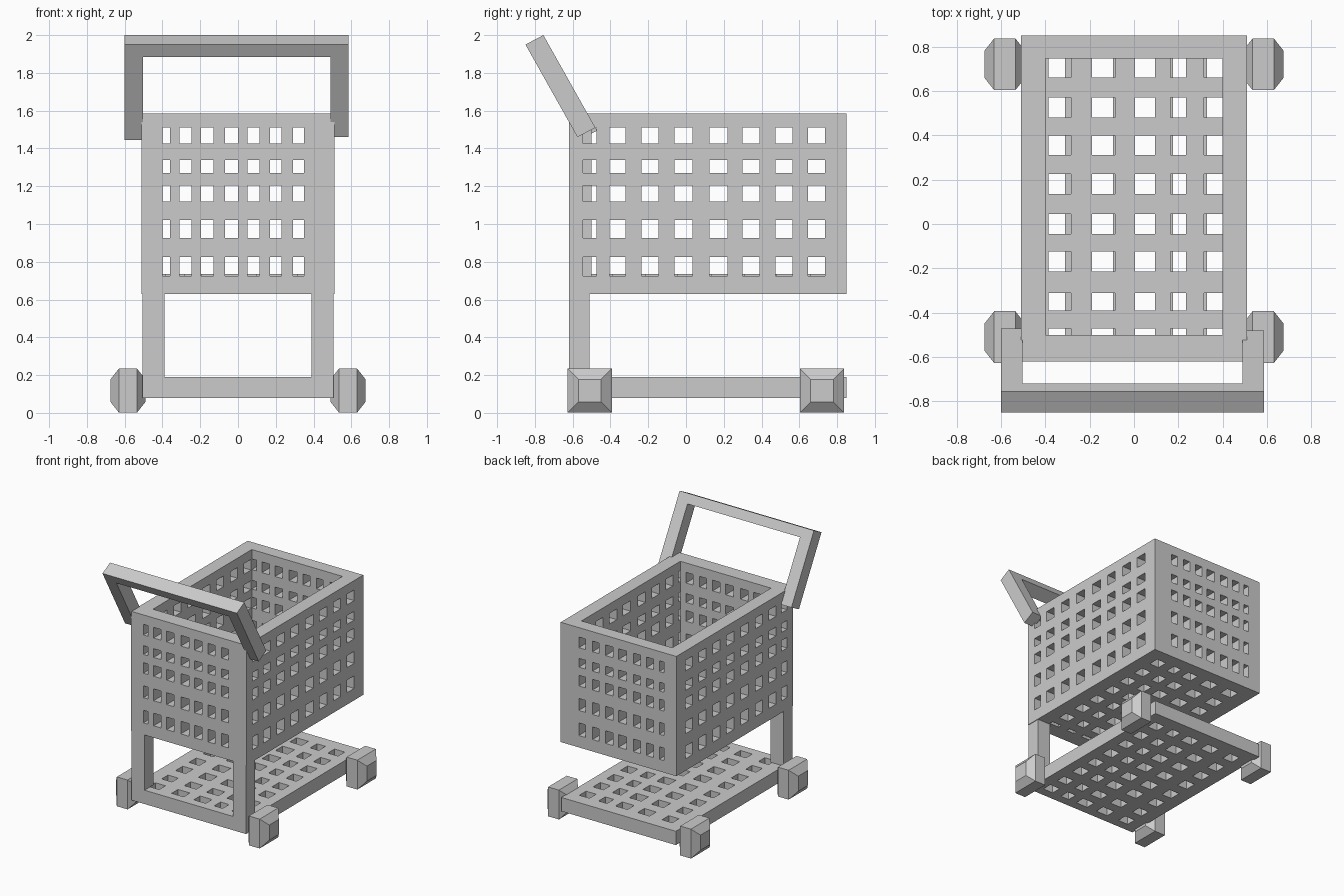
import bpy, bmesh
from mathutils import Vector

if "Cube" in bpy.data.objects:
    bpy.data.objects.remove(bpy.data.objects["Cube"])


def finish(name, bm):
    bmesh.ops.recalc_face_normals(bm, faces=bm.faces)
    me = bpy.data.meshes.new(name)
    bm.to_mesh(me)
    bm.free()
    ob = bpy.data.objects.new(name, me)
    bpy.context.collection.objects.link(ob)
    return ob


def prism(name, corners, x0, x1):
    """Extrude a (y, z) outline along x."""
    bm = bmesh.new()
    f = bm.faces.new([bm.verts.new((x0, y, z)) for y, z in corners])
    ext = bmesh.ops.extrude_face_region(bm, geom=[f])["geom"]
    bmesh.ops.translate(bm, vec=(x1 - x0, 0, 0),
                        verts=[v for v in ext if isinstance(v, bmesh.types.BMVert)])
    return finish(name, bm)


def lattice(name, axis, w, u, v, cols, rows):
    """Slab of thickness w along axis, pierced where cols and rows cross."""
    us = sorted({*u, *(c for p in cols for c in p)})
    vs = sorted({*v, *(c for p in rows for c in p)})
    place = {"x": lambda a, b, c: (c, a, b),
             "y": lambda a, b, c: (a, c, b),
             "z": lambda a, b, c: (a, b, c)}[axis]
    bm = bmesh.new()
    grid = {}

    def vert(i, j, k):
        if (i, j, k) not in grid:
            grid[i, j, k] = bm.verts.new(place(us[i], vs[j], w[k]))
        return grid[i, j, k]

    def solid(i, j):
        if not (0 <= i < len(us) - 1 and 0 <= j < len(vs) - 1):
            return False
        return not ((us[i], us[i + 1]) in cols and (vs[j], vs[j + 1]) in rows)

    for i in range(len(us) - 1):
        for j in range(len(vs) - 1):
            if not solid(i, j):
                continue
            ring = [(i, j), (i + 1, j), (i + 1, j + 1), (i, j + 1)]
            for k in (0, 1):
                bm.faces.new([vert(a, b, k) for a, b in ring])
            for n, (di, dj) in enumerate([(0, -1), (1, 0), (0, 1), (-1, 0)]):
                if not solid(i + di, j + dj):
                    p, q = ring[n], ring[(n + 1) % 4]
                    bm.faces.new([vert(*p, 0), vert(*q, 0), vert(*q, 1), vert(*p, 1)])
    return finish(name, bm)


# Hole spacing
wall_rows = [(.725, .825), (.925, 1.02), (1.12, 1.205), (1.27, 1.34), (1.425, 1.51)]
side_cols = [(-.545, -.475), (-.405, -.32), (-.235, -.145), (-.06, .035),
             (.125, .22), (.30, .39), (.475, .565), (.645, .735)]
end_cols = [(-.40, -.36), (-.31, -.245), (-.195, -.13), (-.07, 0),
            (.05, .115), (.17, .23), (.29, .35)]
floor_cols = [(-.385, -.285), (-.19, -.085), (.005, .095), (.165, .235), (.315, .40)]
tray_cols = [(-.40, -.31), (-.20, -.095), (-.005, .10), (.175, .25), (.33, .42)]
floor_rows = [(-.50, -.47), (-.39, -.31), (-.215, -.125), (-.045, .045),
              (.135, .225), (.31, .40), (.48, .57), (.66, .745)]
tray_rows = [(-.55, -.47)] + floor_rows[1:]

# Basket
Z = (.63, 1.585)
for side, s in (("left", -1), ("right", 1)):
    lattice(f"basket_{side}_wall", "x", (.40 * s, .51 * s), (-.62, .85), Z, side_cols, wall_rows)
lattice("basket_front_wall", "y", (-.62, -.50), (-.40, .40), Z, end_cols, wall_rows)
lattice("basket_back_wall", "y", (.745, .85), (-.40, .40), Z, end_cols, wall_rows)
lattice("basket_floor", "z", (.63, .735), (-.40, .40), (-.50, .745), floor_cols, floor_rows)

# Lower tray
lattice("lower_tray", "z", (.08, .19), (-.505, .505), (-.62, .85), tray_cols, tray_rows)

# Upright legs joining tray and basket
for side, x0, x1 in (("left", -.505, -.39), ("right", .39, .505)):
    prism(f"{side}_leg", [(-.62, .19), (-.51, .19), (-.51, .63), (-.62, .63)], x0, x1)

# Tilted handle
down = Vector((.49, -.872))
top_front, top_back = Vector((-.85, 1.95)), Vector((-.755, 2.0))


def handle_bar(name, start, end, x0, x1):
    prism(name, [top_front + down * start, top_back + down * start,
                 top_back + down * end, top_front + down * end], x0, x1)


handle_bar("handle_grip", 0, .075, -.60, .585)
handle_bar("handle_left_arm", .075, .58, -.60, -.503)
handle_bar("handle_right_arm", .075, .562, .49, .585)


# Square, chamfered wheels
def wheel(name, s, cy):
    bm = bmesh.new()
    rings = []
    for x, r in ((.49, .06), (.535, .117), (.63, .117), (.675, .06)):
        rings.append([bm.verts.new((s * x, cy + r * a, .118 + r * b))
                      for a, b in ((-1, -1), (1, -1), (1, 1), (-1, 1))])
    for p, q in zip(rings, rings[1:]):
        for n in range(4):
            m = (n + 1) % 4
            bm.faces.new((p[n], p[m], q[m], q[n]))
    bm.faces.new(rings[0])
    bm.faces.new(rings[-1])
    finish(name, bm)


for side, s in (("left", -1), ("right", 1)):
    for end, cy in (("front", -.51), ("back", .72)):
        wheel(f"{end}_{side}_wheel", s, cy)
